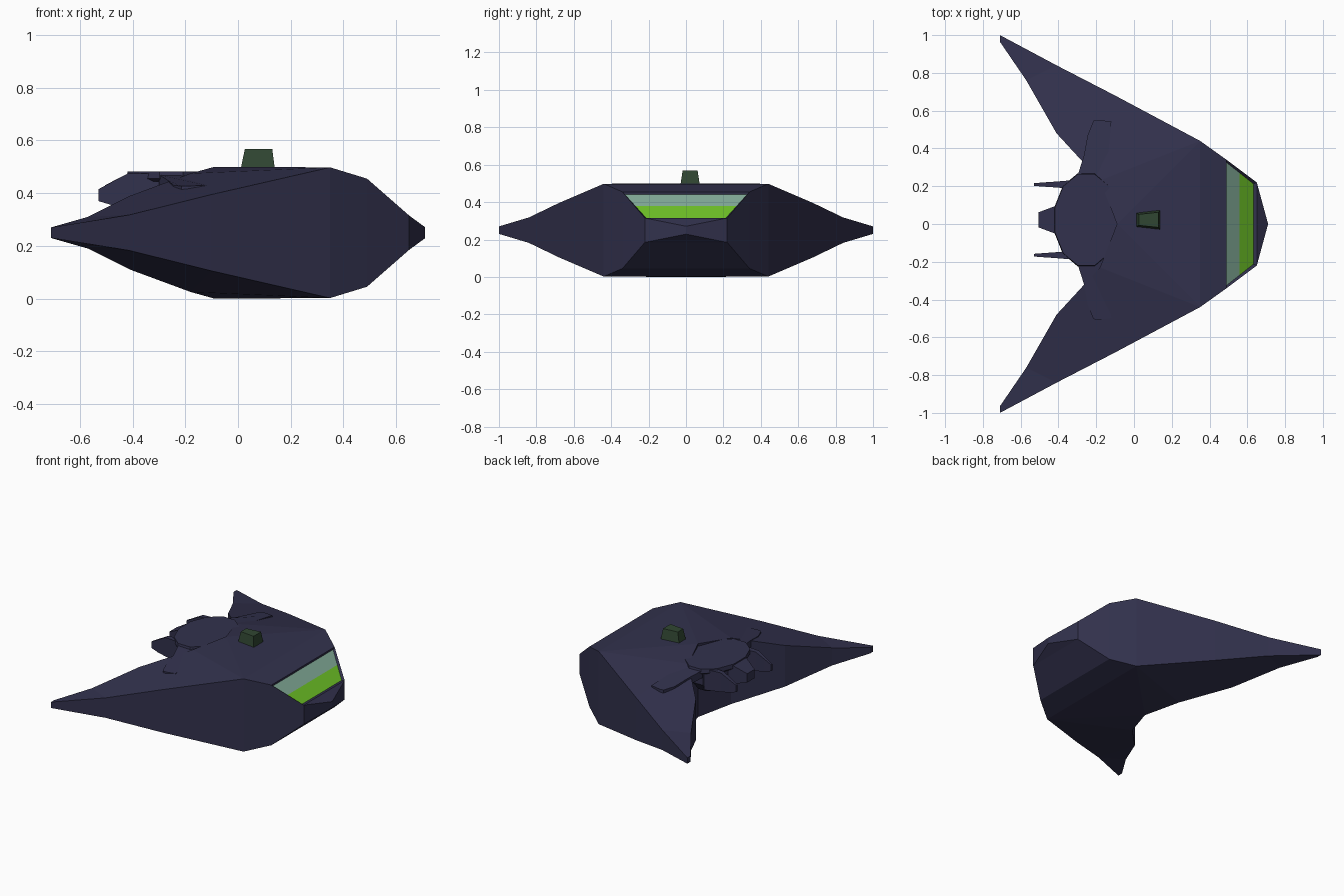
import bpy, bmesh, math

if "Cube" in bpy.data.objects:
    bpy.data.objects.remove(bpy.data.objects["Cube"])

def material(name, rgb):
    m = bpy.data.materials.new(name)
    m.diffuse_color = (*rgb, 1)
    m.use_nodes = True
    m.node_tree.nodes["Principled BSDF"].inputs["Base Color"].default_value = m.diffuse_color
    return m

HULL = material("dark indigo hull", (0.032, 0.031, 0.074))
GLASS = material("grey green glass", (0.225, 0.41, 0.315))
LIME = material("lime glass", (0.156, 0.54, 0.02))
TURRET = material("dark green", (0.030, 0.062, 0.032))

def finish(name, bm, mats):
    bmesh.ops.recalc_face_normals(bm, faces=bm.faces[:])
    me = bpy.data.meshes.new(name)
    bm.to_mesh(me)
    bm.free()
    for m in mats:
        me.materials.append(m)
    ob = bpy.data.objects.new(name, me)
    bpy.context.collection.objects.link(ob)
    return ob

def loft(name, rings, mat):
    """Closed solid through rings of equal point count."""
    bm = bmesh.new()
    vs = [[bm.verts.new(p) for p in r] for r in rings]
    n = len(vs[0])
    for a, b in zip(vs, vs[1:]):
        for i in range(n):
            j = (i + 1) % n
            bm.faces.new((a[i], a[j], b[j], b[i]))
    bm.faces.new(vs[0])
    bm.faces.new(vs[-1])
    return finish(name, bm, [mat])

def rect_x(x, y, w, z0, z1):
    return [(x, y - w, z0), (x, y + w, z0), (x, y + w, z1), (x, y - w, z1)]

# Hull: half outline as (x, y, half thickness) about the mid plane z = 0.25
PTS = {
    "N": (0.71, 0, 0.021), "P2": (0.65, 0.22, 0.065), "P1": (0.49, 0.34, 0.205),
    "L0": (0.35, 0.44, 0.248), "L1": (-0.10, 0.68, 0.145), "L2": (-0.41, 0.84, 0.068),
    "L3": (-0.71, 1.0, 0.02), "T4": (-0.71, 0.965, 0.02), "T3": (-0.57, 0.76, 0.06),
    "T2": (-0.41, 0.48, 0.14), "T1": (-0.18, 0.23, 0.225), "T0": (-0.09, 0, 0.25),
}
OUTLINE = list(PTS)
DECK = ["L0 T1 T0", "L0 L1 T1", "L1 T2 T1", "L1 L2 T2", "L2 T3 T2", "L2 L3 T4 T3"]
MID = ["N P2 -P2", "P2 P1 -P1 -P2", "P1 L0 -L0 -P1", "L0 T0 -L0"]

bm = bmesh.new()
cache = {}

def vert(key, side, up):
    if key[0] == "-":
        key, side = key[1:], -side
    x, y, h = PTS[key]
    k = (key, side if y else 1, up)
    if k not in cache:
        cache[k] = bm.verts.new((x, y * side, 0.25 + h * up))
    return cache[k]

window = None
for up in (1, -1):
    for side in (1, -1):
        for f in DECK:
            bm.faces.new([vert(k, side, up) for k in f.split()])
    for f in MID:
        face = bm.faces.new([vert(k, 1, up) for k in f.split()])
        if up == 1 and f.startswith("P2"):
            window = face
for side in (1, -1):
    for a, b in zip(OUTLINE, OUTLINE[1:]):
        bm.faces.new((vert(a, side, 1), vert(b, side, 1), vert(b, side, -1), vert(a, side, -1)))
bmesh.ops.recalc_face_normals(bm, faces=bm.faces[:])

# Recessed windscreen, split into two colour bands
bmesh.ops.inset_individual(bm, faces=[window], thickness=0.015, depth=-0.012)
geom = [window] + list(window.edges) + list(window.verts)
res = bmesh.ops.bisect_plane(bm, geom=geom, plane_co=(0, 0, 0.378), plane_no=(0, 0, 1))
for f in res["geom"]:
    if isinstance(f, bmesh.types.BMFace):
        f.material_index = 1 if f.calc_center_median().z > 0.378 else 2
finish("hull", bm, [HULL, GLASS, LIME])

# Engine disc, its underbody and rear parts sit slightly off centre
CY = 0.022

def oval(rx, ry, z, n=12):
    return [(-0.253 + rx * math.cos((i + 0.5) * math.tau / n),
             CY + ry * math.sin((i + 0.5) * math.tau / n), z) for i in range(n)]

loft("engine_disc", [oval(0.165, 0.24, 0.445), oval(0.175, 0.255, 0.455), oval(0.172, 0.25, 0.482)], HULL)
loft("engine_underbody", [oval(0.11, 0.17, 0.30), oval(0.15, 0.22, 0.36), oval(0.15, 0.22, 0.446)], HULL)
loft("engine_nozzle", [rect_x(-0.505, CY, 0.04, 0.37, 0.43), rect_x(-0.42, CY, 0.072, 0.35, 0.474),
                       rect_x(-0.30, CY, 0.10, 0.34, 0.474)], HULL)

# Paired rear fins and side arms
for s, label in ((1, "left"), (-1, "right")):
    y = CY + s * 0.187
    loft(label + "_rear_fin", [rect_x(-0.53, y, 0.007, 0.37, 0.415), rect_x(-0.48, y, 0.011, 0.355, 0.442),
                               rect_x(-0.42, y, 0.015, 0.345, 0.474), rect_x(-0.30, y, 0.025, 0.33, 0.474)], HULL)
    arm = [(-0.15, 0.20, 0.47), (-0.30, 0.23, 0.47), (-0.265, 0.34, 0.448), (-0.245, 0.45, 0.43),
           (-0.215, 0.525, 0.427), (-0.19, 0.53, 0.427), (-0.12, 0.52, 0.43)]
    loft(label + "_side_arm", [[(x, CY + s * o, z - d) for x, o, z in arm] for d in (0.05, 0)], HULL)

# Roof turret
loft("roof_turret", [
    [(0.01, CY - 0.037, 0.49), (0.14, CY - 0.052, 0.49), (0.14, CY + 0.052, 0.49), (0.01, CY + 0.037, 0.49)],
    [(0.026, CY - 0.029, 0.568), (0.13, CY - 0.04, 0.568), (0.13, CY + 0.04, 0.568), (0.026, CY + 0.029, 0.568)],
], TURRET)
